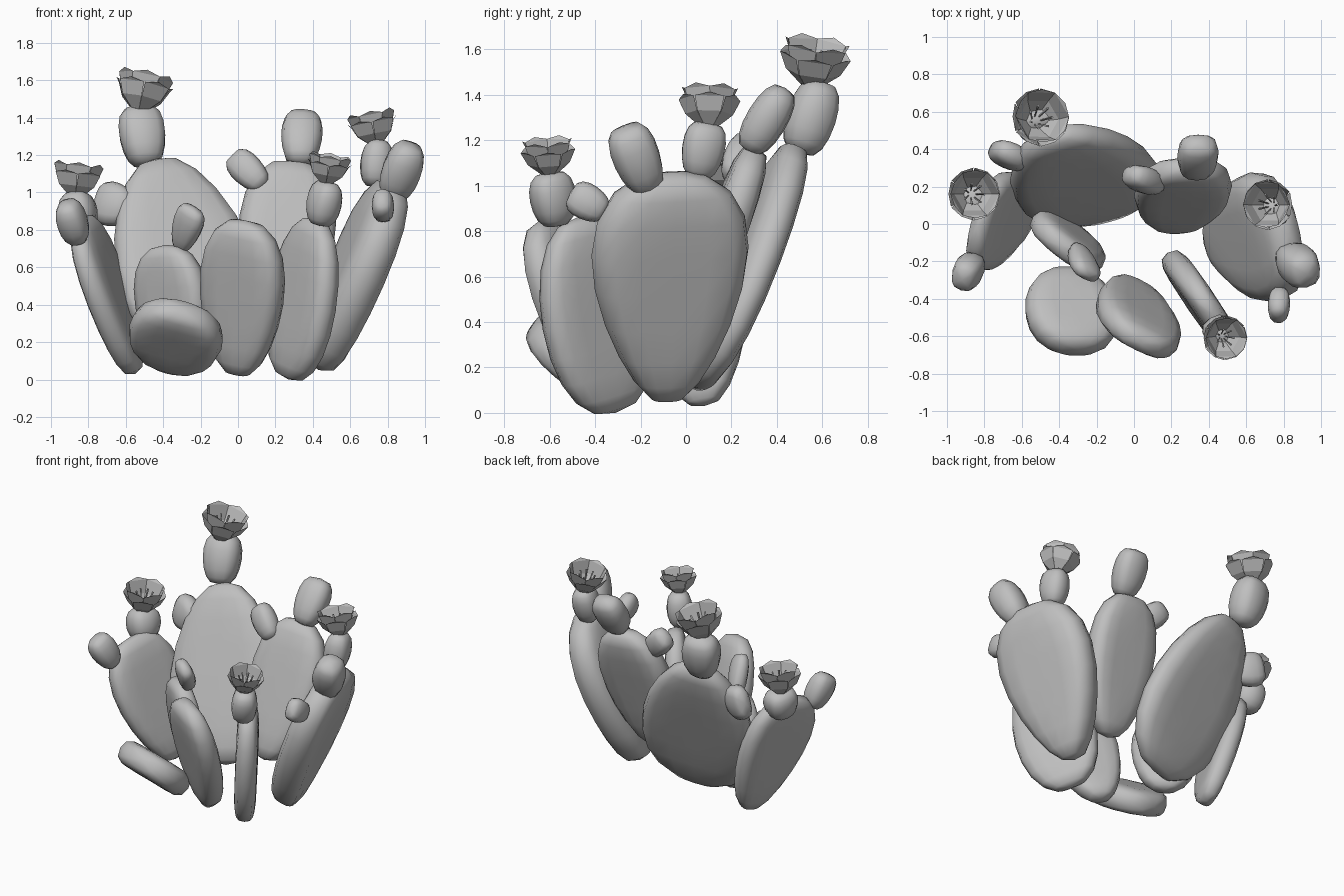
import bpy
import bmesh
from math import sin, cos, pi, tau
from mathutils import Vector, Matrix

cube = bpy.data.objects.get("Cube")
if cube:
    bpy.data.objects.remove(cube, do_unlink=True)

grey = bpy.data.materials.new("plain grey")
grey.use_nodes = True
grey.diffuse_color = (0.52, 0.52, 0.52, 1)
grey.node_tree.nodes["Principled BSDF"].inputs["Base Color"].default_value = (0.52, 0.52, 0.52, 1)


def spow(v, p):
    return abs(v) ** p * (1 if v >= 0 else -1)


def finish(bm, name, smooth):
    mesh = bpy.data.meshes.new(name)
    bm.to_mesh(mesh)
    bm.free()
    mesh.materials.append(grey)
    for p in mesh.polygons:
        p.use_smooth = smooth
    obj = bpy.data.objects.new(name, mesh)
    bpy.context.collection.objects.link(obj)
    return obj


def lobe(name, base, tip, across, width, thick, egg=0.3, full=0.85, dish=0.3, rings=10, sides=16):
    """Flattened egg running from base to tip, its width along 'across'."""
    base, tip = Vector(base), Vector(tip)
    axis = tip - base
    u = axis.normalized()
    w = Vector(across)
    w = (w - u * w.dot(u)).normalized()
    n = u.cross(w)
    bm = bmesh.new()
    loops = []
    for i in range(1, rings):
        a = pi * i / rings
        t = (1 - cos(a)) / 2
        half_w = width / 2 * sin(a) ** full * (1 + egg * (2 * t - 1)) / (1 + egg * egg / 2)
        half_t = thick / 2 * sin(a) ** 0.6
        loop = []
        for k in range(sides):
            q = tau * k / sides
            hollow = 1 - dish * sin(a) ** 2 * abs(sin(q)) ** 3
            loop.append(bm.verts.new(base + axis * t + w * half_w * spow(cos(q), 0.85)
                                     + n * half_t * hollow * spow(sin(q), 0.7)))
        loops.append(loop)
    for lo, hi in zip(loops, loops[1:]):
        for k in range(sides):
            j = (k + 1) % sides
            bm.faces.new((lo[k], lo[j], hi[j], hi[k]))
    ends = ((bm.verts.new(base), loops[0]), (bm.verts.new(tip), loops[-1]))
    for pole, loop in ends:
        for k in range(sides):
            bm.faces.new((pole, loop[k], loop[(k + 1) % sides]))
    bmesh.ops.recalc_face_normals(bm, faces=bm.faces)
    return finish(bm, name, True)


def bud(name, base, tip, across, width, thick, egg=0.12):
    return lobe(name, base, tip, across, width, thick, egg, 0.55, 0, 8, 12)


def flower(name, base, axis, radius):
    """Cup of two petal layers around a ring of stamens."""
    bm = bmesh.new()
    height = radius * 1.35
    # petals: (reach, rise, turn)
    for reach, rise, turn in ((1.03, 0.74, 0), (0.95, 1.0, 0.5)):
        for k in range(6):
            spin = Matrix.Rotation(tau * (k + turn) / 6, 3, 'Z')
            half = ((0.25, 0, 0.15), (0.68, 0.42, 0.4), (0.89, 0.9, 0.5))
            left, right = [[bm.verts.new(spin @ Vector((r * reach * radius, side * s * radius,
                                                        h * rise * height)))
                            for r, h, s in half] for side in (-1, 1)]
            point = bm.verts.new(spin @ Vector((reach * radius, 0, rise * height)))
            for i in (0, 1):
                bm.faces.new((left[i], left[i + 1], right[i + 1], right[i]))
            bm.faces.new((left[2], point, right[2]))
    # closed cup bottom
    bmesh.ops.create_circle(bm, cap_ends=True, segments=6, radius=radius * 0.28)
    # stamens
    for k in range(7):
        m = (Matrix.Rotation(tau * k / 7, 4, 'Z') @ Matrix.Rotation(0.3, 4, 'Y')
             @ Matrix.Translation((radius * 0.1, 0, height * 0.4)))
        bmesh.ops.create_cone(bm, cap_ends=True, segments=4, radius1=radius * 0.02,
                              radius2=radius * 0.05, depth=height * 0.8, matrix=m)
    obj = finish(bm, name, False)
    turn = Vector((0, 0, 1)).rotation_difference(Vector(axis))
    obj.data.transform(Matrix.Translation(base) @ turn.to_matrix().to_4x4())


# Width directions shared by each pad and its buds
back_w, left_w, right_w = (0.97, 0.15, -0.1), (0.3, 0.95, 0), (-0.22, 0.97, 0)
rear_w, slim_w, mid_w = (1, 0.05, 0), (0.55, -0.83, 0), (0.77, -0.6, 0)

# Large pads
lobe("tall_back_pad", (-0.13, 0.05, 0.11), (-0.44, 0.48, 1.18), back_w, 0.79, 0.23, -0.2, 0.9)
lobe("outer_pad_minus_x", (-0.55, 0.08, 0.03), (-0.84, -0.02, 0.87), left_w, 0.55, 0.19)
lobe("outer_pad_plus_x", (0.43, -0.09, 0.05), (0.83, -0.06, 1.06), right_w, 0.71, 0.31, 0.36, 0.92)
lobe("rear_pad", (0.22, -0.01, 0.26), (0.29, 0.31, 1.17), rear_w, 0.52, 0.23, 0.2)
lobe("slim_front_pad", (0.27, -0.31, 0.0), (0.42, -0.48, 0.86), slim_w, 0.55, 0.2, -0.04)
lobe("centre_front_pad", (0.0, -0.33, 0.02), (0.04, -0.64, 0.85), (0.87, -0.5, 0), 0.49, 0.22, 0.2)
lobe("low_front_pad", (-0.38, -0.25, 0.07), (-0.29, -0.68, 0.38), (0.9, -0.42, 0.08), 0.51, 0.24, 0.06)
lobe("small_middle_pad", (-0.31, -0.06, 0.08), (-0.39, -0.12, 0.72), mid_w, 0.46, 0.2, 0.1)

# Buds
bud("tall_back_flower_bud", (-0.49, 0.5, 1.14), (-0.53, 0.6, 1.46), back_w, 0.25, 0.22)
bud("tall_back_side_bud", (-0.57, 0.32, 0.91), (-0.76, 0.41, 0.96), (0.2, 0.1, 1), 0.24, 0.14)
bud("outer_flower_bud_minus_x", (-0.84, 0.12, 0.79), (-0.87, 0.17, 1.0), left_w, 0.22, 0.2)
bud("outer_bud_minus_x", (-0.85, -0.2, 0.73), (-0.92, -0.3, 0.95), left_w, 0.18, 0.16)
bud("outer_flower_bud_plus_x", (0.73, 0.05, 1.03), (0.75, 0.1, 1.28), right_w, 0.19, 0.17)
bud("outer_large_bud_plus_x", (0.82, -0.16, 0.97), (0.93, -0.27, 1.26), right_w, 0.21, 0.21)
bud("outer_small_bud_plus_x", (0.78, -0.35, 0.88), (0.77, -0.51, 0.97), (0, 0.5, 1), 0.16, 0.12)
bud("rear_large_bud", (0.33, 0.27, 1.15), (0.35, 0.44, 1.43), rear_w, 0.22, 0.18)
bud("rear_small_bud", (0.14, 0.2, 1.03), (-0.03, 0.27, 1.2), (0.7, 0, 0.7), 0.17, 0.14)
bud("slim_front_flower_bud", (0.44, -0.57, 0.82), (0.48, -0.6, 1.06), slim_w, 0.2, 0.17)
bud("small_middle_bud", (-0.31, -0.12, 0.69), (-0.24, -0.28, 0.92), mid_w, 0.17, 0.11, 0.3)

# Flowers
flower("tall_back_flower", (-0.53, 0.55, 1.44), (0.22, 0.15, 1), 0.15)
flower("outer_flower_minus_x", (-0.87, 0.16, 0.98), (0.12, 0, 1), 0.135)
flower("outer_flower_plus_x", (0.74, 0.1, 1.26), (-0.2, 0.03, 1), 0.13)
flower("slim_front_flower", (0.47, -0.6, 1.05), (0.17, -0.08, 1), 0.115)
